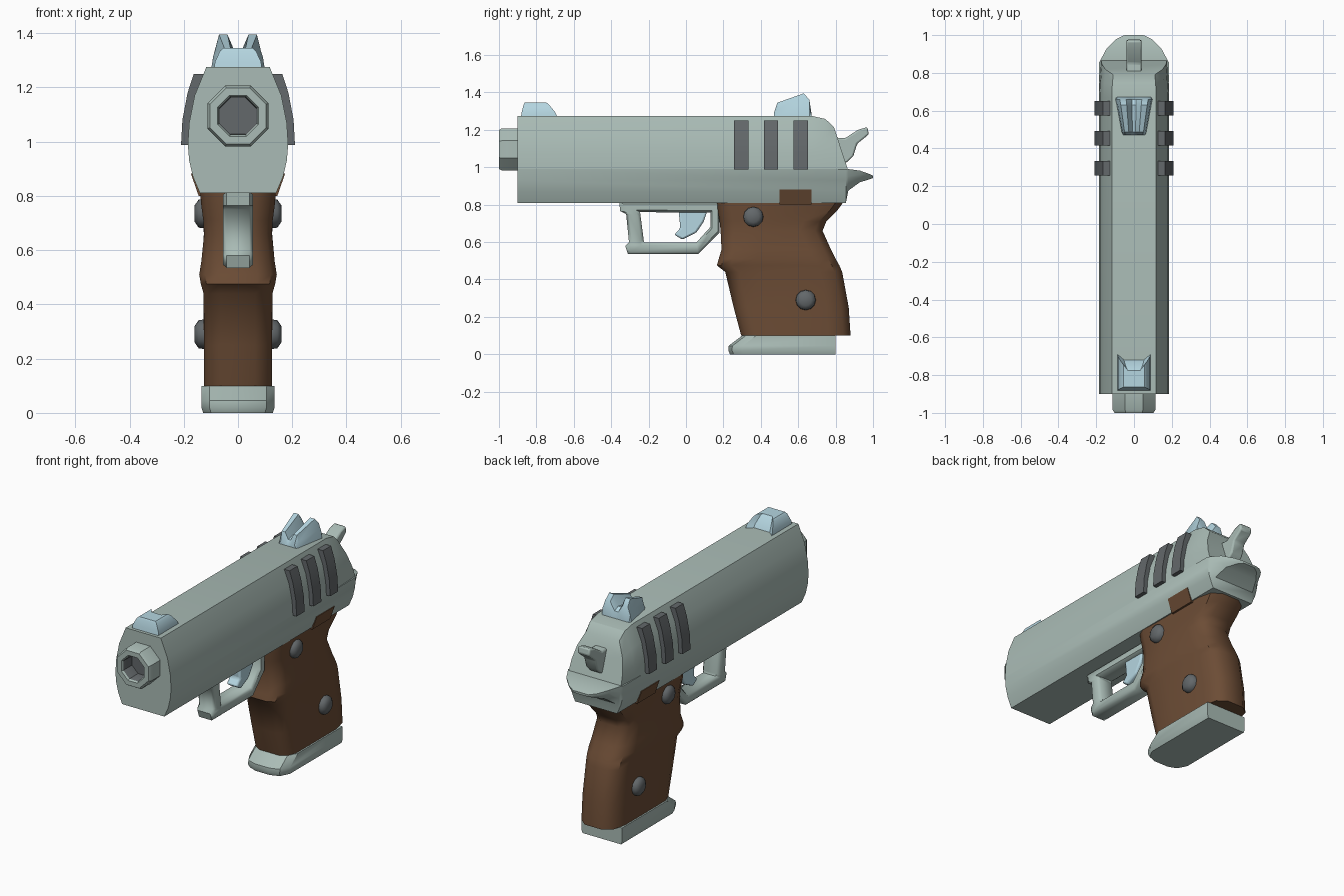
import bpy, bmesh, math

if "Cube" in bpy.data.objects:
    bpy.data.objects.remove(bpy.data.objects["Cube"])


def material(name, rgb):
    m = bpy.data.materials.new(name)
    m.diffuse_color = (*rgb, 1)
    m.use_nodes = True
    m.node_tree.nodes["Principled BSDF"].inputs["Base Color"].default_value = m.diffuse_color
    return m


METAL = material("grey_green_metal", (0.40, 0.50, 0.465))
BROWN = material("brown_grip", (0.15, 0.073, 0.036))
DARK = material("dark_grey_metal", (0.125, 0.138, 0.145))
BLUE = material("pale_blue_metal", (0.46, 0.67, 0.75))


def loft(name, rings, mat, closed=False, bevel=0.0, angle=35):
    """Skin equal-length rings of 3D points; capped unless closed into a loop."""
    bm = bmesh.new()
    vs = [[bm.verts.new(p) for p in r] for r in rings]
    pairs = list(zip(vs, vs[1:])) + ([(vs[-1], vs[0])] if closed else [])
    for a, b in pairs:
        for i in range(len(a)):
            j = (i + 1) % len(a)
            bm.faces.new((a[i], a[j], b[j], b[i]))
    if not closed:
        bm.faces.new(vs[0])
        bm.faces.new(vs[-1])
    bmesh.ops.recalc_face_normals(bm, faces=bm.faces)
    me = bpy.data.meshes.new(name)
    bm.to_mesh(me)
    bm.free()
    me.materials.append(mat)
    ob = bpy.data.objects.new(name, me)
    bpy.context.collection.objects.link(ob)
    bpy.ops.object.select_all(action='DESELECT')
    ob.select_set(True)
    bpy.context.view_layer.objects.active = ob
    bpy.ops.object.shade_smooth_by_angle(angle=math.radians(angle))
    if bevel:
        mod = ob.modifiers.new("bevel", 'BEVEL')
        mod.width = bevel
        mod.segments = 2
    return ob


def sym(half):
    """Half section (first value is x) -> full outline mirrored across x = 0."""
    return half + [(-p[0], *p[1:]) for p in reversed(half)]


def plate(name, yz, w, mat, bevel=0.0):
    """Side profile extruded across x."""
    return loft(name, [[(x, y, z) for y, z in yz] for x in (-w, w)], mat, bevel=bevel)


# Slide: arched section with a rounded, sloping rear
sec = sym([(.185, .99), (.18, 1.07), (.16, 1.17), (.117, 1.275)])


def slide_ring(y, sx, sz, slope):
    out = []
    for x, z in sec:
        h = (z - .99) * sz
        out.append((x * sx, y - h * slope, .99 + h))
    return out


loft("slide", [slide_ring(-.9, 1, 1, 0), slide_ring(.67, 1, 1, 0),
               slide_ring(.745, .98, .94, 0), slide_ring(.865, .94, .79, .33)], METAL, angle=30)

# Frame with tapered tail
fsec = sym([(.185, .99), (.18, .93), (.166, .87), (.14, .81)])


def frame_ring(y, sx, lo, hi):
    return [(x * sx, y, lo + (z - .81) / .18 * (hi - lo)) for x, z in fsec]


loft("frame", [frame_ring(*r) for r in (
    (-.9, 1, .81, .99), (.855, 1, .81, .99), (.868, .96, .875, .99), (.93, .78, .92, .982),
    (.98, .5, .935, .964), (1.0, .27, .942, .955))], METAL)

# Grip: lofted upwards, the finger ridge bulges at the front
grip = []
for z, y0, y1, w in ((.10, .295, .88, .125), (.25, .255, .87, .125), (.44, .21, .835, .127),
                     (.475, .165, .82, .137), (.51, .175, .80, .143), (.56, .19, .775, .135),
                     (.66, .185, .73, .125), (.71, .18, .75, .128), (.77, .17, .81, .136),
                     (.825, .165, .85, .14)):
    r = .5 * (w + .127)
    grip.append([(x, y, z) for x, y in sym([
        (w * .5, y0), (w * .85, y0 + .025), (w, y0 + .075), (r, y0 + .2),
        (r, y1 - .12), (r * .85, y1 - .04), (r * .45, y1)])])
loft("grip", grip, BROWN, angle=40)

# Raised grip tab set into the frame sides
tab = sym([(.1735, .882), (.145, .80)])
loft("grip_tab", [[(x, y, z) for x, z in tab] for y in (.5, .67)], BROWN)

# Magazine base plate
loft("magazine_base", [[(x, y, z) for x, y in sym([
    (.05 * s, y0), (.105 * s, y0 + .02), (.135 * s, y0 + .075), (.135 * s, .80)])]
    for z, y0, s in ((0, .235, .95), (.02, .226, 1), (.045, .228, 1), (.10, .30, 1))], METAL)

# Barrel: eight-sided tube with a dark bore
barrel = [[(r * math.cos((k + .5) * math.pi / 4), y, 1.095 + r * math.sin((k + .5) * math.pi / 4))
           for k in range(8)]
          for r, y in ((.122, -.88), (.122, -.985), (.112, -1.0), (.082, -1.0), (.075, -.99), (.073, -.91))]
ob = loft("barrel", barrel, METAL)
ob.data.materials.append(DARK)
for f in ob.data.polygons:
    pts = [ob.data.vertices[v].co for v in f.vertices]
    if f.center.y > -.96 and all(math.hypot(p.x, p.z - 1.095) < .08 for p in pts):
        f.material_index = 1

# Slide grip ribs, three on each side
rib = [(.21, .988), (.205, 1.08), (.186, 1.18), (.163, 1.25), (.11, 1.25), (.11, .988)]
for side, label in ((1, "right"), (-1, "left")):
    for k in range(3):
        y = .257 + k * .159
        loft(f"rib_{label}_{k + 1}", [[(side * x, yy, z) for x, z in rib] for yy in (y, y + .076)], DARK)

# Grip screws running through to both sides
for n, (y, z) in enumerate(((.36, .735), (.64, .29))):
    loft(f"grip_screw_{n + 1}", [[(x, y + r * math.cos(a * math.pi / 6), z + r * math.sin(a * math.pi / 6))
                                  for a in range(12)]
         for x, r in ((-.16, .03), (-.145, .052), (-.12, .055), (.12, .055), (.145, .052), (.16, .03))],
         DARK, angle=60)

# Trigger guard: chamfered closed band
outer = [(-.357, .815), (-.352, .765), (-.32, .75), (-.305, .6), (-.325, .58),
         (-.31, .535), (.065, .535), (.18, .65), (.18, .815)]
inner = [(-.245, .76), (-.245, .757), (-.243, .74), (-.226, .61), (-.225, .603),
         (-.222, .597), (.055, .597), (.13, .68), (.13, .757)]
band = sym([(.042, 0), (.056, .2), (.056, .8), (.042, 1)])
# half section runs outer to inner, so the mirrored half returns inner to outer
loft("trigger_guard", [[(x, o[0] + (i[0] - o[0]) * t, o[1] + (i[1] - o[1]) * t) for x, t in band]
                       for o, i in zip(outer, inner)], METAL, closed=True, angle=50)

# Trigger
plate("trigger", [(-.04, .77), (.115, .77), (.095, .71), (.055, .65), (-.02, .613),
                  (-.063, .64), (-.03, .675)], .036, BLUE, .01)

# Hammer
plate("hammer", [(.78, 1.16), (.85, 1.155), (.92, 1.2), (.97, 1.215), (.977, 1.175),
                 (.915, 1.125), (.895, 1.06), (.86, 1.025), (.8, 1.02)], .04, METAL, .009)

# Front sight: tapered block notched at the back
loft("front_sight", [[(x, y, z) for x, y in sym([(w, y0), (w, y1), (w * .6, y1 - .03)])]
                     for z, w, y0, y1 in ((1.265, .088, -.883, -.685), (1.295, .085, -.878, -.70),
                                          (1.335, .066, -.868, -.733), (1.345, .055, -.862, -.745))], BLUE)

# Rear sight: two horns with a V notch
horns = []
for y, b, top in ((.47, .06, 1.29), (.488, .066, 1.345), (.63, .092, 1.395),
                  (.66, .099, 1.36), (.672, .097, 1.28)):
    h = top - 1.265
    horns.append([(x, y, z) for x, z in sym([
        (b, 1.265), (b * .93, 1.265 + h * .5), (b * .76, top), (b * .42, top), (b * .12, 1.265 + h * .5)])])
loft("rear_sight", horns, BLUE)
